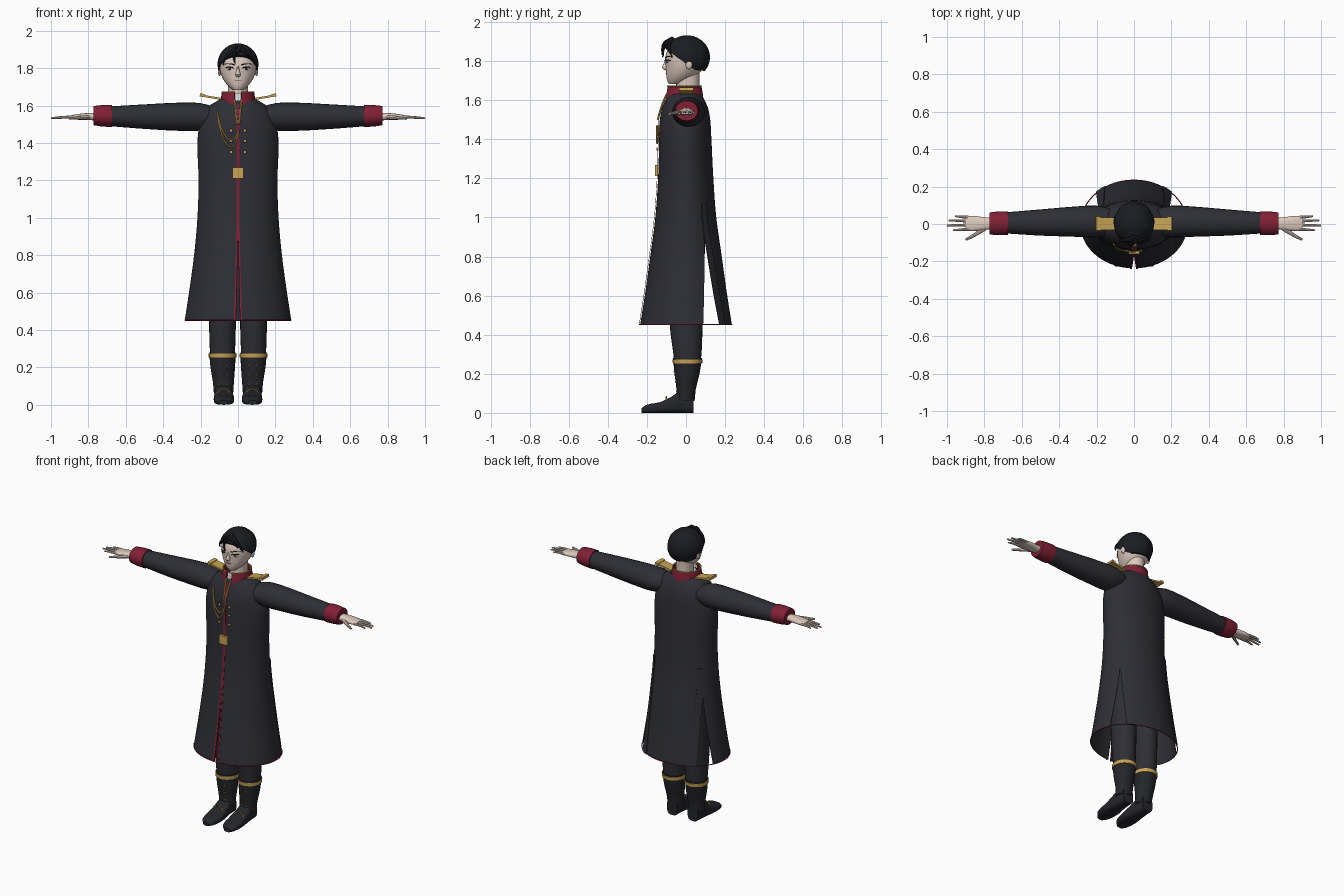
import bpy, bmesh
from math import sin, cos, asin, sqrt, pi, radians
from mathutils import Matrix, Vector

if "Cube" in bpy.data.objects:
    bpy.data.objects.remove(bpy.data.objects["Cube"])
parts = []


def material(name, *rgb):
    m = bpy.data.materials.new(name)
    m.use_nodes = True
    m.diffuse_color = (*rgb, 1)
    node = next(n for n in m.node_tree.nodes if n.type == 'BSDF_PRINCIPLED')
    node.inputs["Base Color"].default_value = (*rgb, 1)
    node.inputs["Roughness"].default_value = 0.8
    return m


cloth = material("charcoal cloth", .027, .028, .036)
red = material("crimson trim", .22, .014, .035)
gold = material("gold", .58, .37, .09)
skin = material("skin", .72, .59, .51)
black = material("black hair", .011, .012, .016)
leather = material("boot leather", .018, .019, .023)
white = material("white linen", .8, .8, .8)


def add(name, mesh, mat):
    mesh.materials.clear()
    mesh.materials.append(mat)
    ob = bpy.data.objects.new(name, mesh)
    bpy.context.collection.objects.link(ob)
    parts.append(ob)
    return ob


def finish(name, bm, mat):
    bmesh.ops.recalc_face_normals(bm, faces=bm.faces[:])
    mesh = bpy.data.meshes.new(name)
    bm.to_mesh(mesh)
    bm.free()
    return add(name, mesh, mat)


def build(name, grid, mat, closed=False, caps=False, thick=0):
    """Skin a grid of points, with optional end caps and thickness."""
    bm = bmesh.new()
    rows = [[bm.verts.new(p) for p in row] for row in grid]
    for a, b in zip(rows, rows[1:]):
        n = len(a)
        for i in range(n if closed else n - 1):
            j = (i + 1) % n
            bm.faces.new((a[i], a[j], b[j], b[i]))
    if caps:
        bm.faces.new(rows[0])
        bm.faces.new(rows[-1][::-1])
    if thick:
        bmesh.ops.recalc_face_normals(bm, faces=bm.faces[:])
        bmesh.ops.solidify(bm, geom=bm.faces[:], thickness=thick)
    return finish(name, bm, mat)


def sample(table, t):
    """Smoothly interpolate the rows of a table by their first column."""
    last = len(table) - 1
    i = next((k for k in range(last) if t <= table[k + 1][0]), last - 1)

    def slope(k, c):
        a, b = table[max(k - 1, 0)], table[min(k + 1, last)]
        return (b[c] - a[c]) / (b[0] - a[0])
    p, q = table[i], table[i + 1]
    h = q[0] - p[0]
    u = min(max((t - p[0]) / h, 0), 1)
    w = u * u * (3 - 2 * u)
    return [p[c] * (1 - w) + q[c] * w + h * u * (1 - u) *
            (slope(i, c) * (1 - u) - slope(i + 1, c) * u) for c in range(1, len(p))]


def steps(a, b, n):
    return [a + (b - a) * i / n for i in range(n + 1)]


def loft(name, axis, table, mat, s=1, power=1, rings=14, sides=24, grow=0):
    """Oval sections (t, a_min, a_max, b_min, b_max) strung along an axis."""
    grid = []
    for t in steps(table[0][0], table[-1][0], rings):
        a0, a1, b0, b1 = sample(table, t)
        row = []
        for k in range(sides):
            c, d = cos(2 * pi * k / sides), sin(2 * pi * k / sides)
            c, d = [abs(e) ** power * (1 if e > 0 else -1) for e in (c, d)]
            p = [(a0 + a1) / 2 + ((a1 - a0) / 2 + grow) * c,
                 (b0 + b1) / 2 + ((b1 - b0) / 2 + grow) * d]
            p.insert(axis, t)
            row.append((p[0] * s, p[1], p[2]))
        grid.append(row)
    return build(name, grid, mat, True, True)


def tube(name, points, radius, mat, tip=1.0):
    """Smooth cord through control points, tapering to its tip."""
    cu = bpy.data.curves.new(name, 'CURVE')
    cu.dimensions, cu.bevel_depth, cu.bevel_resolution = '3D', radius, 2
    cu.use_fill_caps, cu.resolution_u = True, 5
    sp = cu.splines.new('NURBS')
    sp.points.add(len(points) - 1)
    for i, (pt, p) in enumerate(zip(sp.points, points)):
        pt.co = (*p, 1)
        pt.radius = 1 + (tip - 1) * i / (len(points) - 1)
    sp.order_u, sp.use_endpoint_u = 3, True
    ob = bpy.data.objects.new(name, cu)
    bpy.context.collection.objects.link(ob)
    dg = bpy.context.evaluated_depsgraph_get()
    mesh = bpy.data.meshes.new_from_object(ob.evaluated_get(dg))
    bpy.data.objects.remove(ob)
    return add(name, mesh, mat)


def solid(name, loc, size, mat, ball=True, tilt=0):
    """Ellipsoid or box of the given full size."""
    bm = bmesh.new()
    m = Matrix.Translation(loc) @ Matrix.Rotation(tilt, 4, 'Y') @ Matrix.Diagonal((*size, 1))
    if ball:
        bmesh.ops.create_uvsphere(bm, u_segments=12, v_segments=8, radius=.5, matrix=m)
    else:
        bmesh.ops.create_cube(bm, size=1, matrix=m)
    return finish(name, bm, mat)


# Long coat: half width, front and back by height
COAT = [(.45, .285, -.235, .235), (.6, .262, -.211, .211), (.8, .235, -.183, .183),
        (1, .217, -.157, .155), (1.2, .211, -.143, .14), (1.4, .217, -.137, .13),
        (1.5, .205, -.134, .124), (1.57, .175, -.12, .11), (1.61, .14, -.1, .09),
        (1.64, .085, -.085, .072)]


def coat(deg, z, out=0, s=1):
    r, f, b = sample(COAT, z)
    a = radians(deg)
    return (s * (r + out) * cos(a), (f + b) / 2 + ((b - f) / 2 + out) * sin(a), z)


def chest(x, z, out=.01):
    r, f, b = sample(COAT, z)
    return (x, (f + b) / 2 - ((b - f) / 2 + out) * sqrt(1 - (x / r) ** 2), z)


def slit(z):
    return min(max((.95 - z) / .5, 0), 1)


def panel(name, lo, hi, z0, z1, mat, out=0, s=1, n=24, thick=.004):
    build(name, [[coat(d, z, out, s) for d in steps(lo(z), hi(z), n)]
                 for z in steps(z0, z1, 32)], mat, thick=thick)


def front_edge(z):
    return -90 + 2.2 * slit(z)


def back_edge(z):
    return 35 + 14 * slit(z)


panel("coat_back", back_edge, lambda z: 180 - back_edge(z), .45, 1.64, cloth)
for s, side in ((1, "left"), (-1, "right")):
    panel("coat_front_" + side, front_edge, lambda z: 35 - 13 * slit(z), .45, 1.64, cloth, s=s)
    panel("vent_strip_" + side, lambda z: back_edge(z) - 3, lambda z: back_edge(z) + 9,
          .45, 1.07, cloth, .006, s, 4)
    panel("front_piping_" + side, front_edge, lambda z: front_edge(z) + 2.2,
          .45, 1.61, red, .006, s, 2, .002)
    tube("hem_piping_" + side, [coat(d, .452, 0, s) for d in steps(-87, 90, 24)], .003, red)
    tube("gold_lapel_" + side, [chest(s * .018, 1.63), chest(s * .014, 1.58),
                                chest(s * .006, 1.5)], .005, gold)
    # Buttons and shoulder boards
    for z in (1.35, 1.41, 1.465):
        solid("button_" + side, chest(s * .037, z), (.018, .012, .018), gold)
    solid("shoulder_board_" + side, (s * .147, .002, 1.645), (.115, .066, .011), gold, False, -s * .17)
    solid("shoulder_board_end_" + side, (s * .192, .002, 1.655), (.024, .074, .016), gold, False, -s * .17)
    # Sleeve and cuff
    loft("sleeve_" + side, 0, [(.12, -.06, .08, 1.49, 1.59), (.2, -.072, .098, 1.466, 1.613),
                               (.32, -.068, .093, 1.465, 1.615), (.5, -.062, .078, 1.475, 1.606),
                               (.69, -.05, .062, 1.49, 1.595)], cloth, s)
    loft("cuff_" + side, 0, [(.675, -.058, .068, 1.485, 1.602), (.73, -.06, .067, 1.488, 1.602),
                             (.772, -.055, .061, 1.495, 1.597)], red, s, rings=4)
    # Hand
    loft("palm_" + side, 0, [(.75, -.026, .032, 1.52, 1.56), (.8, -.032, .036, 1.522, 1.56),
                             (.86, -.038, .043, 1.524, 1.554), (.9, -.034, .04, 1.527, 1.546)],
         skin, s, .8, 8, 16)
    for y, tip in ((-.028, .968), (-.006, 1), (.016, .99), (.035, .955)):
        tube("finger_" + side, [(s * .88, y, 1.537), (s * .93, y * 1.1, 1.54),
                                (s * tip, y * 1.2, 1.532)], .009, skin, .55)
    tube("thumb_" + side, [(s * .79, -.015, 1.54), (s * .84, -.055, 1.536),
                           (s * .9, -.084, 1.53)], .014, skin, .45)

    # Trouser leg, boot shaft and foot
    LEG = [(.06, .03, .125, -.05, .04), (.12, .026, .13, -.045, .046), (.2, .02, .143, -.055, .065),
           (.28, .016, .15, -.062, .078), (.45, .011, .155, -.083, .085), (.95, .005, .16, -.1, .1)]
    loft("trouser_" + side, 2, LEG[2:], cloth, s)
    loft("boot_shaft_" + side, 2, LEG[:4], leather, s, rings=8, grow=.004)
    band = [(z, *sample(LEG, z)) for z in (.252, .274)]
    loft("boot_band_" + side, 2, band, gold, s, rings=1, grow=.008)
    loft("boot_foot_" + side, 1, [(-.228, .055, .1, 0, .024), (-.2, .03, .122, 0, .042),
                                  (-.13, .02, .13, 0, .056), (-.07, .026, .126, 0, .085),
                                  (-.03, .032, .122, 0, .11), (.038, .038, .115, 0, .1)],
         leather, s, .65, 12)
    for z in (.11, .16, .21):
        for dx in (-.02, .02):
            solid("boot_stud_" + side, (s * (.079 + dx), sample(LEG, z)[2] - .003, z),
                  (.009, .009, .009), gold)
    tube("instep_strap_" + side, [(s * .035, -.1, .052), (s * .055, -.1, .084),
                                  (s * .098, -.1, .084), (s * .118, -.1, .052)], .004, gold)

# Belt plate and looped shoulder cords
solid("belt_plate", chest(0, 1.24), (.058, .016, .058), gold, False)
for drop in (0, .035):
    tube("shoulder_cord", [chest(x, z - drop * k, .012) for x, z, k in
                           ((-.11, 1.56, 0), (-.095, 1.48, 1), (-.05, 1.41, 1),
                            (-.01, 1.42, 1), (.005, 1.47, 0))], .0045, gold)

# Stand collar, shirt front and neck
collar = [[((.084 + lean) * cos(radians(d)), -.008 + (.085 + lean) * sin(radians(d)), z)
           for d in steps(-78, 258, 32)] for z, lean in ((1.605, .012), (1.64, .008), (1.672, .002))]
build("collar", collar, red, thick=.006)
tube("collar_piping", [Vector(p) for p in collar[-1]], .004, gold)
solid("shirt_front", (0, -.087, 1.63), (.03, .008, .075), white, False)
loft("neck", 2, [(1.57, -.056, .056, -.05, .068), (1.66, -.053, .053, -.05, .068),
                 (1.74, -.055, .055, -.05, .07)], skin, rings=4)

# Head
HEAD = [(1.684, -.028, .028, -.088, -.02), (1.7, -.048, .048, -.096, .02),
        (1.73, -.073, .073, -.101, .06), (1.77, -.092, .092, -.104, .09),
        (1.81, -.099, .099, -.106, .1), (1.85, -.097, .097, -.097, .1),
        (1.89, -.078, .078, -.07, .08), (1.915, -.04, .04, -.03, .045)]
loft("head", 2, HEAD, skin, rings=20, sides=32)
loft("nose", 2, [(1.752, -.008, .008, -.106, -.09), (1.765, -.014, .014, -.122, -.09),
                 (1.785, -.009, .009, -.115, -.09), (1.812, -.006, .006, -.107, -.09)],
     skin, rings=8, sides=12)


def face(x, z, out=0):
    x0, x1, f, b = sample(HEAD, z)
    return (x, (f + b) / 2 - ((b - f) / 2 + out) * sqrt(1 - (x / x1) ** 2), z)


for s, side in ((1, "left"), (-1, "right")):
    solid("eye_white_" + side, face(s * .045, 1.797), (.034, .008, .014), white)
    solid("iris_" + side, face(s * .045, 1.797, .003), (.014, .007, .014), black)
    tube("eyelid_" + side, [face(s * x, z, .003) for x, z in
                            ((.025, 1.8), (.045, 1.81), (.066, 1.802))], .003, black)
    tube("eyebrow_" + side, [face(s * x, z, .002) for x, z in
                             ((.02, 1.817), (.05, 1.828), (.074, 1.82))], .0035, black, .4)
    solid("ear_" + side, (s * .098, .015, 1.785), (.02, .035, .055), skin)
tube("mouth", [face(x, 1.735, .001) for x in (-.018, 0, .018)], .0025, red)

# Hair cap with a hairline that falls from brow to nape
HAIRLINE = [(-1, 1.872), (-.6, 1.835), (0, 1.785), (.4, 1.757), (1, 1.75)]
hair = []
for v in steps(0, 1, 12):
    row = []
    for k in range(48):
        a = 2 * pi * k / 48
        low = asin((sample(HAIRLINE, sin(a))[0] - 1.82) / .112)
        p = low + (1.5 - low) * v
        r = cos(p) * (1 + .015 * sin(9 * a))
        row.append((.109 * r * cos(a), .004 + .117 * r * sin(a), 1.82 + .112 * sin(p)))
    hair.append(row)
build("hair_cap", hair, black, True, True)
for lock in ([(.02, -.08, 1.905), (-.04, -.125, 1.885), (-.015, -.115, 1.825)],
             [(.01, -.07, 1.91), (-.075, -.105, 1.88), (-.08, -.078, 1.815)],
             [(.0, -.07, 1.91), (.075, -.105, 1.885), (.088, -.07, 1.82)],
             [(.0, -.07, 1.91), (.035, -.12, 1.895), (.065, -.09, 1.85)]):
    tube("hair_lock", lock, .016, black, .15)
tube("loose_strand", [(.0, -.07, 1.91), (-.02, -.14, 1.915), (-.015, -.12, 1.82)], .005, black, .4)

# Smooth shading with crisp edges
bpy.ops.object.select_all(action='DESELECT')
for ob in parts:
    ob.select_set(True)
bpy.context.view_layer.objects.active = parts[0]
bpy.ops.object.shade_smooth_by_angle(angle=radians(40))
